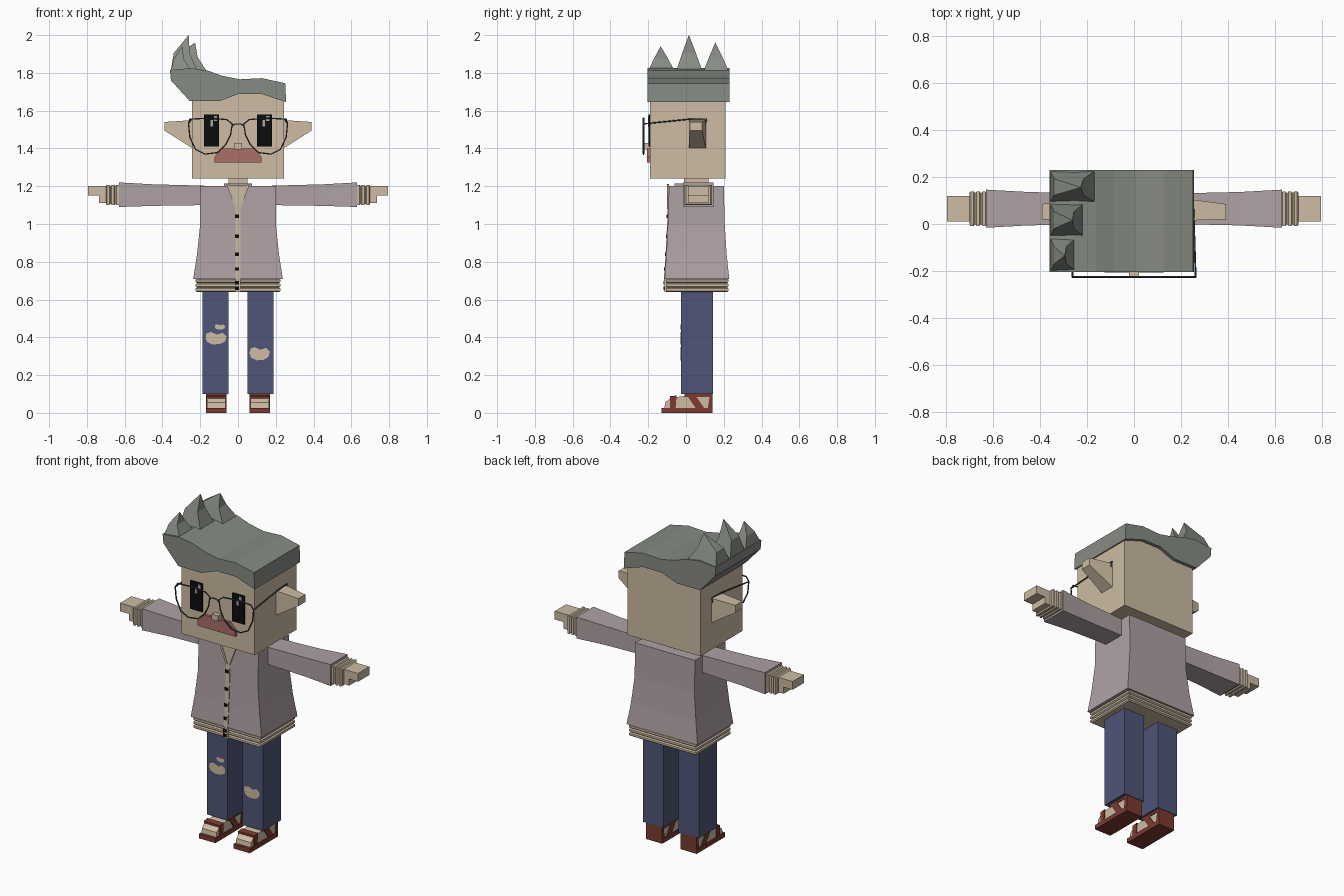
import bpy, bmesh
from mathutils import Vector

cube = bpy.data.objects.get("Cube")
if cube:
    bpy.data.objects.remove(cube, do_unlink=True)


def material(name, hexa):
    rgb = [int(hexa[i:i + 2], 16) / 255 for i in (0, 2, 4)]
    col = [c / 12.92 if c < 0.04 else ((c + 0.055) / 1.055) ** 2.4 for c in rgb] + [1]
    m = bpy.data.materials.new(name)
    m.use_nodes = True
    m.diffuse_color = col
    bsdf = m.node_tree.nodes["Principled BSDF"]
    bsdf.inputs["Base Color"].default_value = col
    bsdf.inputs["Roughness"].default_value = 0.8
    return m


SKIN = material("skin", "cdbca3")
KNIT = material("cream knit", "cbb9a2")
MAUVE = material("mauve wool", "afa1a4")
DENIM = material("navy denim", "4e5677")
HAIR = material("grey hair", "868b83")
LEATHER = material("red leather", "7c3a30")
LIP = material("lip red", "ac6e69")
BLACK = material("black", "0c0c0c")
METAL = material("dark metal", "40484a")
GLINT = material("eye glint", "a8a8a8")


def finish(name, bm, mat, mirror):
    bmesh.ops.remove_doubles(bm, verts=bm.verts, dist=0.0002)
    bmesh.ops.recalc_face_normals(bm, faces=bm.faces)
    me = bpy.data.meshes.new(name)
    bm.to_mesh(me)
    bm.free()
    me.materials.append(mat)
    ob = bpy.data.objects.new(name, me)
    bpy.context.collection.objects.link(ob)
    if mirror:
        ob.modifiers.new("mirror", "MIRROR").use_mirror_merge = False
    return ob


def place(axis, p, a, b):
    return {"x": (p, a, b), "y": (a, p, b), "z": (a, b, p)}[axis]


def skin_rings(name, rings, mat, mirror):
    """Join equal rings of points with side faces and cap both ends."""
    bm = bmesh.new()
    loops = [[bm.verts.new(p) for p in r] for r in rings]
    n = len(loops[0])
    for lo, hi in zip(loops, loops[1:]):
        for i in range(n):
            j = (i + 1) % n
            bm.faces.new((lo[i], lo[j], hi[j], hi[i]))
    bm.faces.new(loops[0][::-1])
    bm.faces.new(loops[-1])
    return finish(name, bm, mat, mirror)


def loft(name, axis, rings, mat, mirror=False):
    """Rectangular sections (position, a0, a1, b0, b1) along an axis."""
    pts = [[place(axis, p, a, b) for a, b in ((a0, b0), (a1, b0), (a1, b1), (a0, b1))]
           for p, a0, a1, b0, b1 in rings]
    return skin_rings(name, pts, mat, mirror)


def prism(name, axis, outline, p0, p1, mat, mirror=False):
    return skin_rings(name, [[place(axis, p, a, b) for a, b in outline] for p in (p0, p1)],
                      mat, mirror)


def box(name, x, y, z, mat, mirror=False):
    return loft(name, "z", [(h, *x, *y) for h in z], mat, mirror)


def wire(name, pts, mat, cyclic=False, mirror=False, radius=0.004):
    cu = bpy.data.curves.new(name, "CURVE")
    cu.dimensions = "3D"
    cu.bevel_depth, cu.bevel_resolution = radius, 1
    sp = cu.splines.new("POLY")
    sp.points.add(len(pts) - 1)
    for q, p in zip(sp.points, pts):
        q.co = (*p, 1)
    sp.use_cyclic_u = cyclic
    tmp = bpy.data.objects.new(name, cu)
    bpy.context.collection.objects.link(tmp)
    bpy.context.view_layer.update()
    bm = bmesh.new()
    bm.from_mesh(tmp.to_mesh())
    tmp.to_mesh_clear()
    bpy.data.objects.remove(tmp, do_unlink=True)
    return finish(name, bm, mat, mirror)


# Head, ears and face
box("head", (-.243, .243), (-.19, .21), (1.24, 1.69), SKIN)
box("neck", (-.05, .05), (-.01, .12), (1.18, 1.25), SKIN)
loft("ear", "x", [(.24, .015, .105, 1.40, 1.55), (.39, .02, .085, 1.495, 1.54)], SKIN, True)
box("eye", (.10, .18), (-.199, -.19), (1.41, 1.58), BLACK, True)
for s in (-.145, .131):
    box("eye_glint_low", (s, s + .013), (-.202, -.198), (1.515, 1.55), GLINT)
    box("eye_glint_high", (s + .018, s + .035), (-.202, -.198), (1.545, 1.572), GLINT)
box("nose", (-.022, .022), (-.22, -.185), (1.395, 1.428), SKIN)
prism("mouth", "y", [(-.125, 1.325), (.125, 1.325), (.125, 1.355), (.085, 1.40),
                     (-.085, 1.40), (-.125, 1.355)], -.206, -.185, LIP)

# Glasses
rim = [(.03, 1.53), (.06, 1.553), (.15, 1.56), (.245, 1.556), (.262, 1.53), (.255, 1.46),
       (.225, 1.395), (.175, 1.37), (.11, 1.378), (.065, 1.42), (.04, 1.47)]
wire("glasses_rim", [(x, -.225, z) for x, z in rim], METAL, True, True)
wire("glasses_bridge", [(-.035, -.225, 1.515), (-.015, -.225, 1.53), (.015, -.225, 1.53),
                        (.035, -.225, 1.515)], METAL)
wire("glasses_temple", [(.262, -.225, 1.53), (.254, .02, 1.555), (.25, .11, 1.557),
                        (.25, .10, 1.52)], METAL, mirror=True)

# Swept hair with three spikes on one side
profile = [(-.255, 1.65), (-.10, 1.65), (-.06, 1.665), (0, 1.688), (.127, 1.688), (.255, 1.645),
           (.25, 1.745), (.127, 1.772), (.01, 1.766), (-.085, 1.785), (-.16, 1.812),
           (-.25, 1.825), (-.36, 1.815), (-.355, 1.76)]
prism("hair", "y", profile, -.205, .23, HAIR)
for y0, y1, xr, tip in ((-.205, -.055, -.24, (-.295, -.135, 1.94)),
                        (-.055, .09, -.21, (-.262, .015, 2.0)),
                        (.09, .23, -.16, (-.228, .155, 1.96))):
    x, y, z = tip
    mid = (1.81 + z) / 2
    loft("hair_spike", "z", [(1.80, -.358, xr, y0, y1),
                             (mid, -.34, (xr + x) / 2 - .02, (y0 + y) / 2, (y1 + y) / 2),
                             (z, x, x + .001, y, y + .001)], HAIR)

# Cardigan body: (height, half width, front, back)
body = [(1.2, .20, -.09, .20), (1.0, .20, -.096, .205), (.84, .217, -.104, .215),
        (.71, .237, -.113, .229)]
loft("cardigan", "z", [(z, -w, w, f, b) for z, w, f, b in body], MAUVE)
box("cardigan_collar", (-.075, .075), (-.06, .14), (1.195, 1.215), MAUVE)


def rib(name, axis, start, step, a0, a1, b0, b1, mirror=False):
    """Three pinched bands of knit."""
    rings = []
    for i in range(3):
        for t, d in ((0, .007), (.25, 0), (.75, 0), (1, .007)):
            rings.append((start + step * (i + t), a0 + d, a1 - d, b0 + d, b1 - d))
    loft(name, axis, rings, KNIT, mirror)


rib("waist_rib", "z", .64, .0235, -.224, .224, -.107, .225)
placket = [(1.09, -.092), (1.0, -.096), (.84, -.104), (.71, -.113), (.64, -.109)]
loft("placket", "z", [(z, -.013, .013, y - .004, y + .01) for z, y in placket], KNIT)
for z, y in ((1.04, -.094), (.935, -.099), (.84, -.104), (.762, -.109), (.69, -.112),
             (.66, -.11)):
    box("button", (-.016, .004), (y - .008, y), (z - .009, z + .009), BLACK)
prism("neck_opening", "y", [(-.05, 1.205), (.05, 1.205), (0, 1.085)], -.097, -.088, SKIN)
prism("neck_trim", "y", [(.047, 1.212), (.062, 1.212), (.012, 1.08), (0, 1.08)],
      -.1, -.09, KNIT, True)

# Arms
loft("sleeve", "x", [(.18, 0, .13, 1.10, 1.203), (.45, -.006, .136, 1.096, 1.21),
                     (.63, -.016, .146, 1.09, 1.22)], MAUVE, True)
rib("cuff", "x", .625, .025, -.008, .138, 1.10, 1.207, True)
box("palm", (.69, .735), (.01, .118), (1.11, 1.20), SKIN, True)
box("fingers", (.73, .795), (.01, .118), (1.15, 1.20), SKIN, True)

# Legs with torn knees
box("trouser_leg", (.05, .187), (-.027, .143), (.10, .68), DENIM, True)
tear = [(-1, .1), (-.85, -.6), (-.3, -1), (.4, -.9), (.85, -.5), (1, .3), (.6, .9), (.1, .6),
        (-.5, 1), (-.9, .8)]
for cx, cz, w, h in ((-.116, .395, .056, .033), (-.095, .455, .028, .014), (.115, .313, .054, .035)):
    prism("knee_tear", "y", [(cx + w * a, cz + h * b) for a, b in tear], -.03, -.026, SKIN)

# Sandals
prism("foot", "x", [(-.115, .02), (-.11, .055), (-.08, .08), (0, .09), (0, .11), (.13, .11),
                    (.13, .02)], .066, .164, SKIN, True)
box("sandal_sole", (.06, .17), (-.13, .14), (0, .027), LEATHER, True)
straps = {
    "toe_strap": [(-.085, .02), (-.055, .02), (-.05, .092), (-.085, .088)],
    "side_strap": [(.0, .10), (.045, .10), (.10, .02), (.055, .02)],
    "ankle_strap": [(-.008, .085), (.14, .085), (.14, .103), (-.008, .103)],
    "heel_strap": [(.115, .02), (.14, .02), (.14, .09), (.125, .09)],
}
for name, outline in straps.items():
    prism(name, "x", outline, .061, .169, LEATHER, True)
